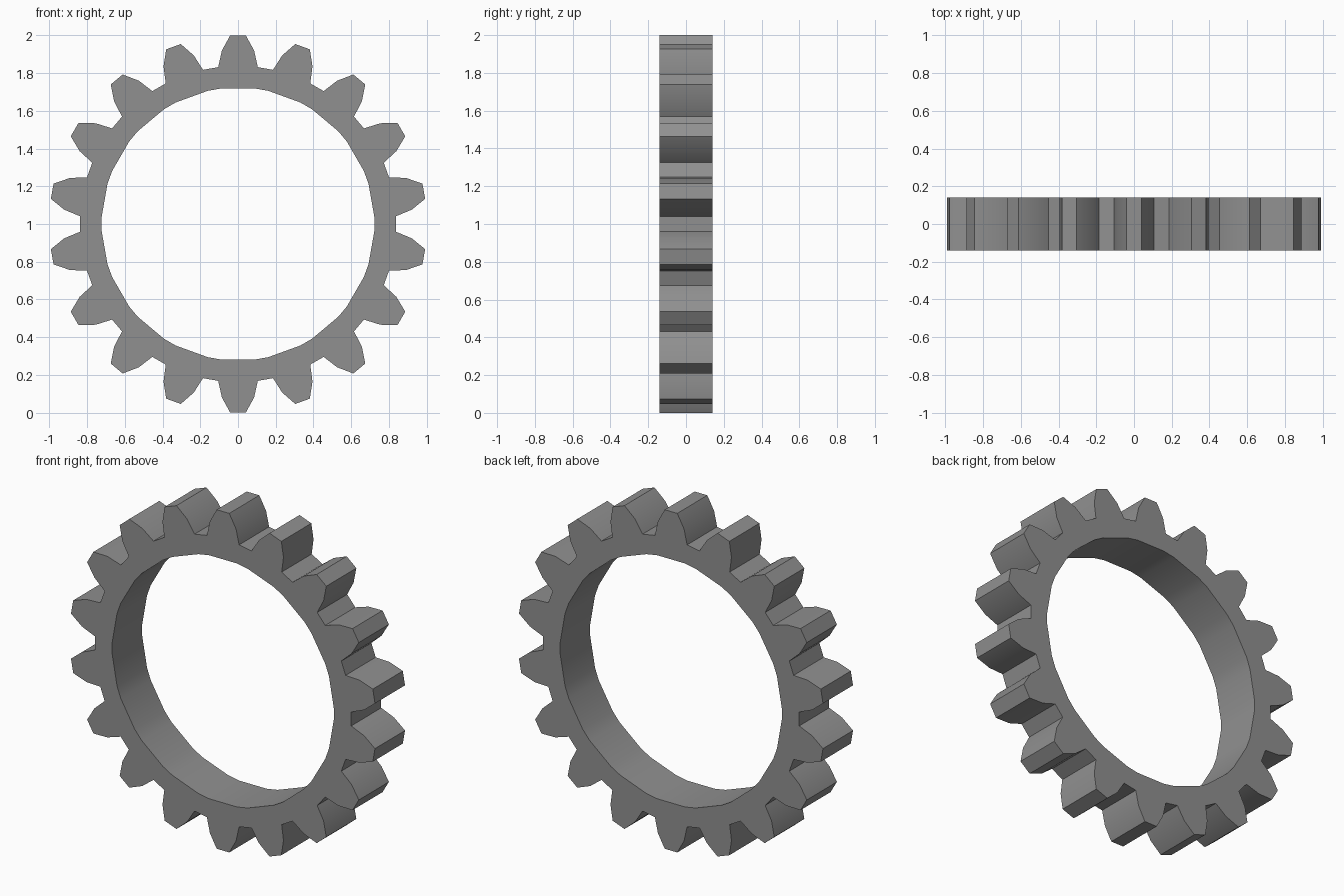
import bpy, bmesh
from math import sin, cos, radians

if "Cube" in bpy.data.objects:
    bpy.data.objects.remove(bpy.data.objects["Cube"])

TEETH = 18
STEP = 360 / TEETH
HALF_WIDTH = 0.14
INNER, ROOT, MID, TIP = 0.724, 0.838, 0.924, 1.001
ROOT_A, MID_A, TIP_A = 7.2, 5.3, 2.35   # half angles of a tooth


def ring_point(bm, radius, degrees):
    a = radians(degrees)
    return bm.verts.new((radius * sin(a), -HALF_WIDTH, 1 + radius * cos(a)))


bm = bmesh.new()

# One tooth section: inner rim, root, flank and tip, left to right
sections = []
for i in range(TEETH):
    c = i * STEP
    rows = [(INNER, ROOT_A), (ROOT, ROOT_A), (MID, MID_A), (TIP, TIP_A)]
    left = [ring_point(bm, r, c - a) for r, a in rows]
    right = [ring_point(bm, r, c + a) for r, a in rows]
    for k in range(3):
        bm.faces.new((left[k], left[k + 1], right[k + 1], right[k]))
    sections.append((left, right))

# Gaps between neighbouring teeth
for i in range(TEETH):
    right = sections[i][1]
    left = sections[(i + 1) % TEETH][0]
    bm.faces.new((right[0], right[1], left[1], left[0]))

# Thickness
ext = bmesh.ops.extrude_face_region(bm, geom=bm.faces[:], use_keep_orig=True)
moved = [g for g in ext["geom"] if isinstance(g, bmesh.types.BMVert)]
bmesh.ops.translate(bm, verts=moved, vec=(0, 2 * HALF_WIDTH, 0))
bmesh.ops.recalc_face_normals(bm, faces=bm.faces[:])

mesh = bpy.data.meshes.new("gear_ring")
bm.to_mesh(mesh)
bm.free()
gear = bpy.data.objects.new("gear_ring", mesh)
bpy.context.collection.objects.link(gear)

# Dark steel colour
steel = bpy.data.materials.new("dark_steel")
steel.diffuse_color = (0.28, 0.28, 0.28, 1)
steel.use_nodes = True
steel.node_tree.nodes["Principled BSDF"].inputs["Base Color"].default_value = steel.diffuse_color
mesh.materials.append(steel)

# Soft flanks and bore, crisp edges elsewhere
bpy.context.view_layer.objects.active = gear
gear.select_set(True)
bpy.ops.object.shade_smooth_by_angle(angle=radians(30))
